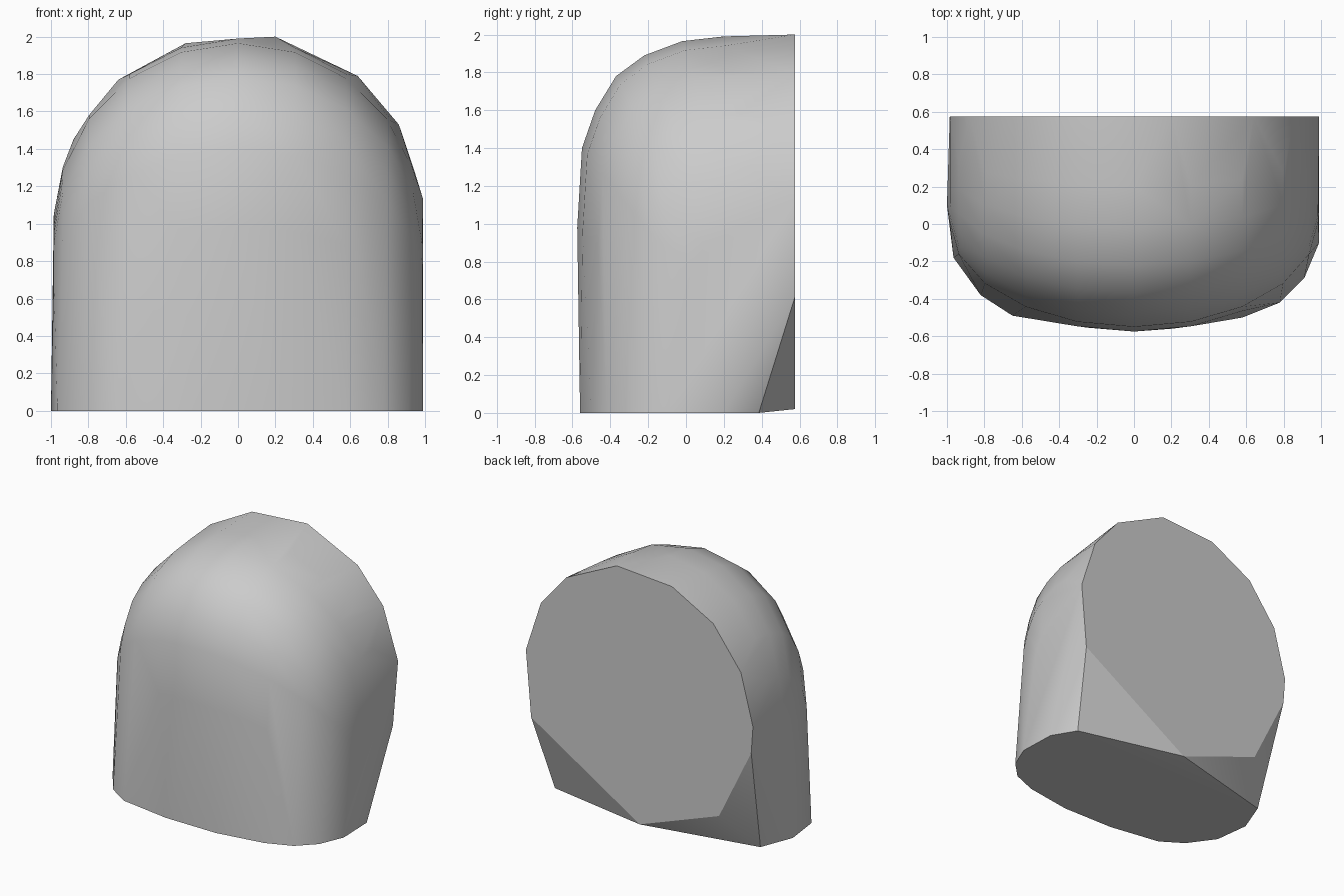
import bpy
import bmesh
from math import sin, cos, pi, radians

cube = bpy.data.objects.get("Cube")
if cube:
    bpy.data.objects.remove(cube)

BACK = 0.575

# Base rim (x, y) and back rim (x, z)
base_rim = [(-0.9, 0.36), (-1, 0.1), (-0.965, -0.18), (-0.82, -0.38), (-0.65, -0.49),
            (-0.24, -0.555), (0.2, -0.56), (0.58, -0.5), (0.78, -0.42),
            (0.91, -0.29), (0.99, -0.1), (0.98, 0.2), (0.87, 0.385)]
back_rim = [(0, 0.02), (-0.69, 0.27), (-0.97, 0.84), (-0.985, 1.05), (-0.88, 1.45),
            (-0.64, 1.77), (-0.28, 1.965), (0.2, 2), (0.64, 1.79), (0.86, 1.53),
            (0.99, 1.13), (0.945, 0.61)]
# Outer bend in side profile (y, z)
bend = [(-0.575, 0.98), (-0.55, 1.4), (-0.48, 1.6), (-0.37, 1.78),
        (-0.22, 1.89), (-0.02, 1.965), (0.2, 1.99)]

points = [(x, y, 0) for x, y in base_rim] + [(x, BACK, z) for x, z in back_rim]

# Half-elliptical sections fan out around the line where the two rims meet
STEPS = 10
for y, z in bend:
    for k in range(STEPS + 1):
        a = pi * k / STEPS
        t = 0.5 + 0.5 * sin(a)
        points.append((0.985 * cos(a), BACK + (y - BACK) * t, z * t))

# Skin over all sections
bm = bmesh.new()
for p in points:
    bm.verts.new(p)
hull = bmesh.ops.convex_hull(bm, input=bm.verts)
unused = {g for g in hull["geom_interior"] + hull["geom_unused"]
          if isinstance(g, bmesh.types.BMVert)}
bmesh.ops.delete(bm, geom=list(unused), context="VERTS")
bmesh.ops.dissolve_limit(bm, angle_limit=radians(0.5), verts=bm.verts, edges=bm.edges)
bmesh.ops.recalc_face_normals(bm, faces=bm.faces)

# Flat back disc with a crisp border
for face in bm.faces:
    if face.normal.y > 0.999:
        for edge in face.edges:
            edge.smooth = False

mesh = bpy.data.meshes.new("rounded_elbow_body")
bm.to_mesh(mesh)
bm.free()
body = bpy.data.objects.new("rounded_elbow_body", mesh)
bpy.context.collection.objects.link(body)

# Plain grey
grey = bpy.data.materials.new("light_grey")
grey.use_nodes = True
colour = (0.6, 0.6, 0.6, 1)
grey.diffuse_color = colour
grey.node_tree.nodes["Principled BSDF"].inputs["Base Color"].default_value = colour
mesh.materials.append(grey)

bpy.ops.object.select_all(action="DESELECT")
body.select_set(True)
bpy.context.view_layer.objects.active = body
bpy.ops.object.shade_smooth_by_angle(angle=radians(35), keep_sharp_edges=True)
